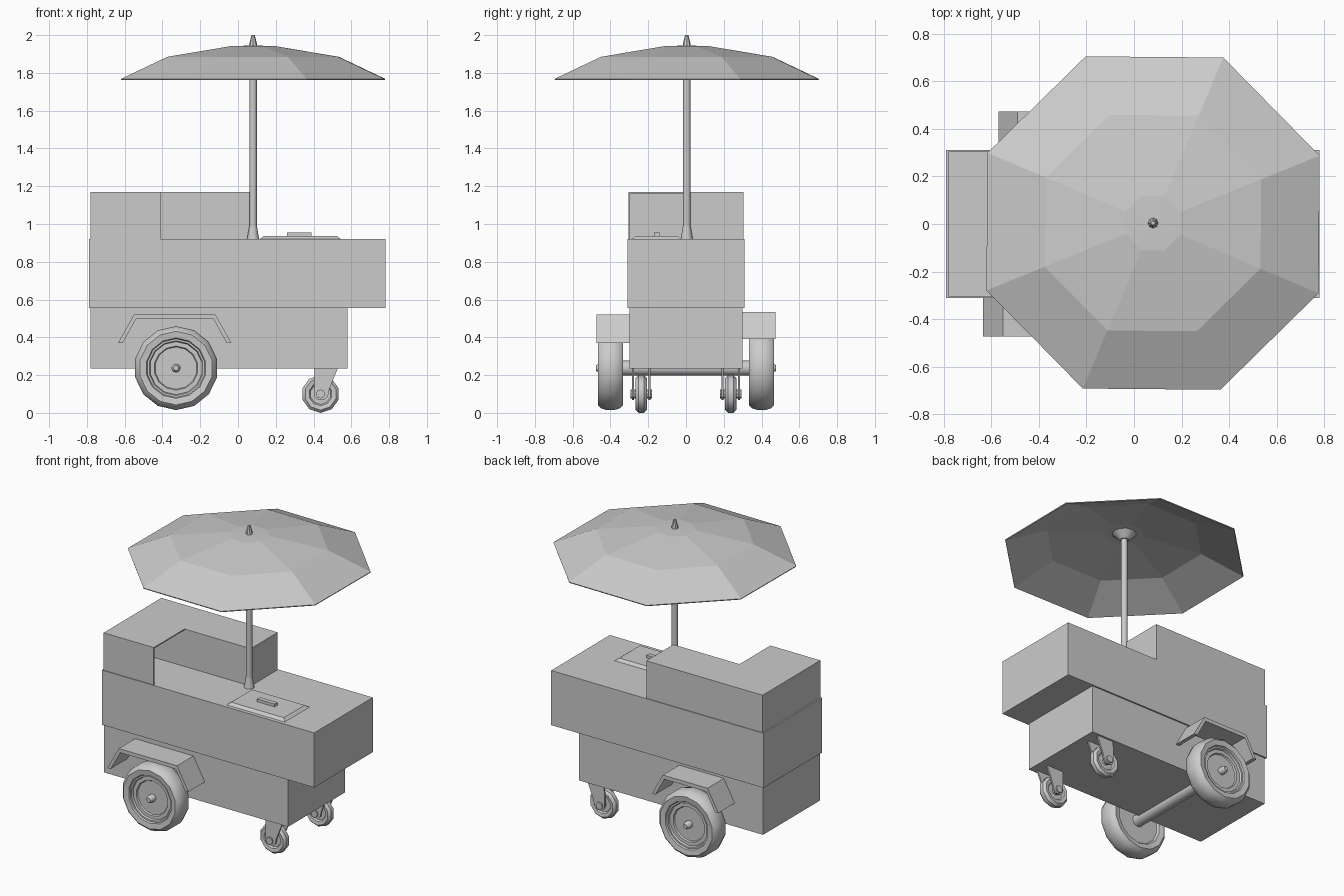
import bpy, bmesh
from math import pi, cos, sin, radians
from mathutils import Vector, Matrix

if "Cube" in bpy.data.objects:
    bpy.data.objects.remove(bpy.data.objects["Cube"])


def finish(name, bm, smooth=None):
    bmesh.ops.remove_doubles(bm, verts=bm.verts, dist=1e-5)
    bmesh.ops.recalc_face_normals(bm, faces=bm.faces)
    me = bpy.data.meshes.new(name)
    bm.to_mesh(me)
    bm.free()
    ob = bpy.data.objects.new(name, me)
    bpy.context.collection.objects.link(ob)
    if smooth:
        bpy.ops.object.select_all(action='DESELECT')
        ob.select_set(True)
        bpy.context.view_layer.objects.active = ob
        bpy.ops.object.shade_smooth_by_angle(angle=radians(smooth))
    return ob


def box(name, x, y, z, inset=0.0):
    """Box from ranges; inset shrinks the top face into a frustum."""
    bm = bmesh.new()
    bmesh.ops.create_cube(bm, size=1)
    for v in bm.verts:
        k = inset if v.co.z > 0 else 0
        sx, sy = (1 if v.co.x > 0 else -1), (1 if v.co.y > 0 else -1)
        v.co = (x[sx > 0] - sx * k, y[sy > 0] - sy * k, z[v.co.z > 0])
    return finish(name, bm)


def prism(name, pts, direction, to3d):
    """Extrude a closed outline along a direction."""
    bm = bmesh.new()
    f = bm.faces.new([bm.verts.new(to3d(*p)) for p in pts])
    ext = bmesh.ops.extrude_face_region(bm, geom=[f])
    verts = [g for g in ext['geom'] if isinstance(g, bmesh.types.BMVert)]
    bmesh.ops.translate(bm, verts=verts, vec=direction)
    return finish(name, bm)


def lathe(name, profile, center, axis, sides, smooth=None, turn=0.0):
    """Spin a (radius, along-axis) profile around the y or z axis."""
    bm = bmesh.new()
    mk = (lambda r, t: Vector((r * sin(turn), t, r * cos(turn)))) if axis == 'Y' else \
         (lambda r, t: Vector((r * cos(turn), r * sin(turn), t)))
    vs = [bm.verts.new(mk(r, t)) for r, t in profile]
    es = [bm.edges.new(p) for p in zip(vs, vs[1:])]
    ax = (0, 1, 0) if axis == 'Y' else (0, 0, 1)
    bmesh.ops.spin(bm, geom=vs + es, cent=(0, 0, 0), axis=ax,
                   angle=2 * pi, steps=sides, use_duplicate=False)
    bmesh.ops.translate(bm, verts=bm.verts, vec=center)
    return finish(name, bm, smooth)


def rod(name, r, a, b, center, axis='Y', sides=12):
    return lathe(name, [(0, a), (r, a), (r, b), (0, b)], center, axis, sides, 40)


# Cart body
box("lower_cabinet", (-0.78, 0.58), (-0.30, 0.30), (0.235, 0.56))
box("upper_cabinet", (-0.79, 0.78), (-0.31, 0.31), (0.555, 0.92))

# L-shaped counter box: solid back, hollow left wing open towards +x
box("back_box", (-0.78, 0.08), (0.02, 0.305), (0.92, 1.17))
box("wing_roof", (-0.78, -0.41), (-0.305, 0.02), (1.162, 1.17))
box("wing_front_wall", (-0.78, -0.41), (-0.305, -0.297), (0.92, 1.162))
box("wing_side_wall", (-0.78, -0.772), (-0.297, 0.02), (0.92, 1.162))

# Lid with handle
box("lid", (0.115, 0.545), (-0.285, -0.025), (0.92, 0.936), 0.02)
box("lid_handle", (0.26, 0.39), (-0.17, -0.14), (0.936, 0.955))

# Umbrella
UC = (0.08, 0.004, 0)
rod("umbrella_pole", 0.02, 0.92, 1.945, UC, 'Z', 12)
lathe("pole_foot", [(0.032, 0.92), (0.02, 0.99)], UC, 'Z', 12, 40)
lathe("umbrella_canopy",
      [(0, 1.945), (0.125, 1.942), (0.49, 1.885), (0.755, 1.768),
       (0.753, 1.762), (0.488, 1.876), (0.125, 1.932), (0, 1.935)],
      UC, 'Z', 8, turn=radians(22))
lathe("canopy_collar", [(0.02, 1.89), (0.028, 1.89), (0.075, 1.935)], UC, 'Z', 12, 40)
lathe("umbrella_finial", [(0.022, 1.94), (0.02, 1.955), (0.009, 2.0), (0, 2.0)],
      UC, 'Z', 8, 30)

# Big wheels, axle and fenders
WX, WZ = -0.328, 0.237
rod("axle", 0.04, -0.36, 0.36, (WX, 0, WZ))
tyre = [(0, -0.045), (0.15, -0.045), (0.16, -0.06), (0.195, -0.067), (0.213, -0.05),
        (0.222, -0.02), (0.222, 0.02), (0.213, 0.05), (0.195, 0.067), (0.16, 0.062),
        (0.155, 0.052), (0.145, 0.052), (0.14, 0.04), (0.117, 0.04), (0.112, 0.03), (0, 0.03)]
fenders = {-1: (-0.335, 0.30, 0.215, 0.37, 0.522), 1: (-0.325, 0.245, 0.165, 0.39, 0.535)}
for s, side in ((-1, "front"), (1, "back")):
    lathe(side + "_wheel", [(r, t * s) for r, t in tyre], (WX, s * 0.4, WZ), 'Y', 14, 40)
    lathe(side + "_hub", [(0.024, s * 0.42), (0.024, s * 0.462), (0.014, s * 0.477), (0, s * 0.477)],
          (WX, 0, WZ), 'Y', 10, 40)
    cx, w, t, lo, hi = fenders[s]
    outer = [(cx - w, lo), (cx - t, hi), (cx + t, hi), (cx + w, lo)]
    inner = [(cx + w - 0.025, lo), (cx + t - 0.01, hi - 0.025),
             (cx - t + 0.01, hi - 0.025), (cx - w + 0.025, lo)]
    prism(side + "_fender", outer + inner, (0, s * 0.175, 0),
          lambda x, z: Vector((x, s * 0.298, z)))

# Casters under the right end
fork = [(0.405, 0.24), (0.53, 0.24), (0.485, 0.13), (0.475, 0.085),
        (0.455, 0.068), (0.425, 0.068), (0.405, 0.085), (0.402, 0.12)]
small = [(0, -0.015), (0.055, -0.015), (0.062, -0.026), (0.085, -0.03), (0.1, -0.014),
         (0.1, 0.014), (0.085, 0.03), (0.062, 0.026), (0.055, 0.015), (0, 0.015)]
for y, side in ((-0.237, "front"), (0.237, "back")):
    lathe(side + "_caster_wheel", small, (0.437, y, 0.1), 'Y', 10, 40)
    rod(side + "_caster_bolt", 0.024, -0.058, 0.058, (0.437, y, 0.1), sides=8)
    for k in (-1, 1):
        prism(side + "_caster_fork", fork, (0, 0.01, 0),
              lambda x, z: Vector((x, y + k * 0.044 - 0.005, z)))
